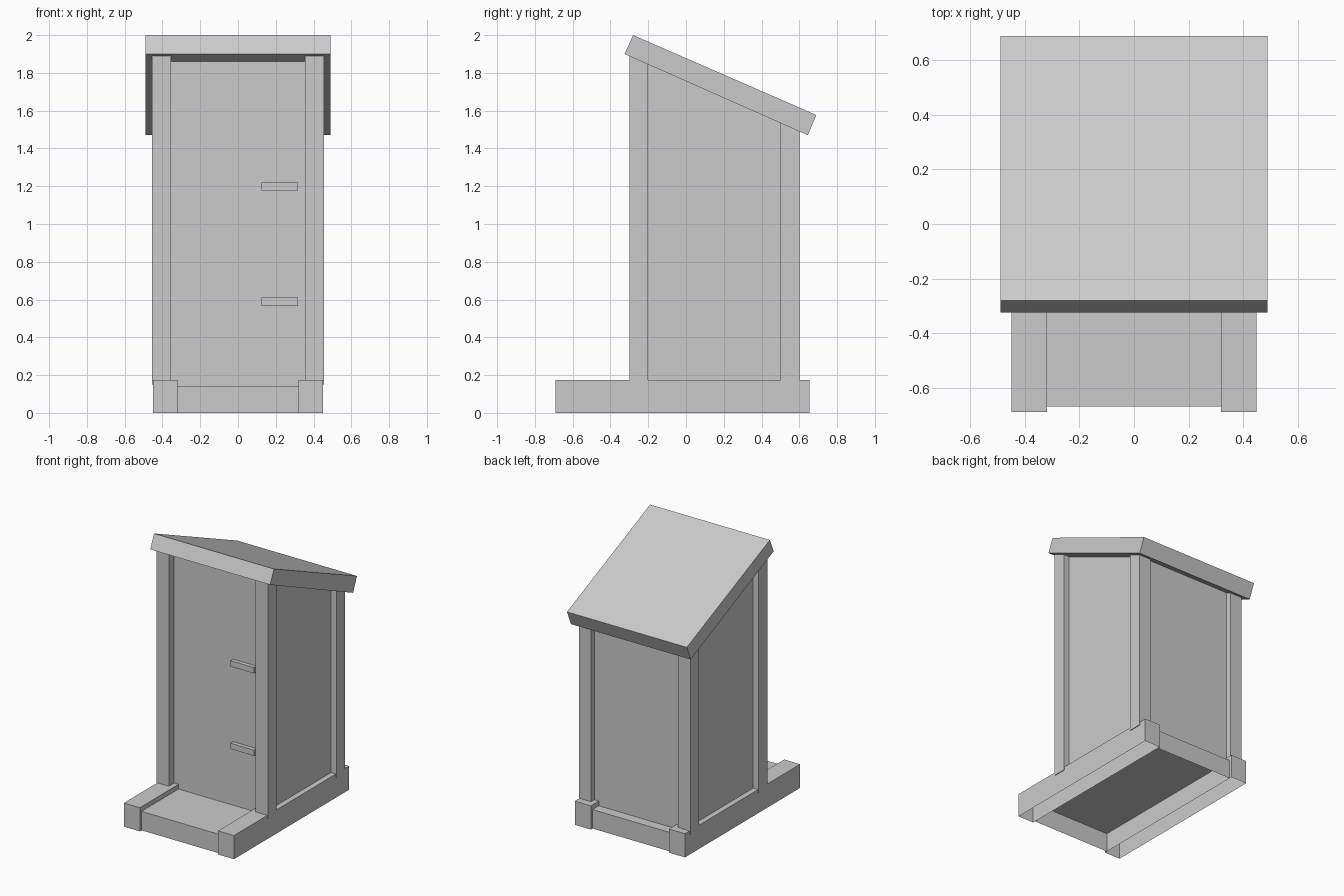
import bpy, bmesh

if "Cube" in bpy.data.objects:
    bpy.data.objects.remove(bpy.data.objects["Cube"])

# Underside line of the sloping roof
def roof_z(y):
    return 1.90 - 0.4433 * (y + 0.325)

def prism(name, x0, x1, profile, skip=()):
    """Extrude a (y, z) profile from x0 to x1; skip lists (axis, sign) of faces left open."""
    bm = bmesh.new()
    a = [bm.verts.new((x0, y, z)) for y, z in profile]
    b = [bm.verts.new((x1, y, z)) for y, z in profile]
    bm.faces.new(a)
    bm.faces.new(b[::-1])
    n = len(profile)
    for i in range(n):
        j = (i + 1) % n
        bm.faces.new((a[i], b[i], b[j], a[j]))
    bmesh.ops.recalc_face_normals(bm, faces=bm.faces)
    bm.normal_update()
    gone = [f for f in bm.faces if any(f.normal[ax] * s > 0.9 for ax, s in skip)]
    bmesh.ops.delete(bm, geom=gone, context='FACES')
    me = bpy.data.meshes.new(name)
    bm.to_mesh(me)
    bm.free()
    ob = bpy.data.objects.new(name, me)
    bpy.context.collection.objects.link(ob)
    return ob

def rect(y0, y1, z0, z1):
    return [(y0, z0), (y1, z0), (y1, z1), (y0, z1)]

def sloped(y0, y1, z0):
    return [(y0, z0), (y1, z0), (y1, roof_z(y1)), (y0, roof_z(y0))]

# Base platform between the runners, open underneath
prism("floor_platform", -0.32, 0.32, rect(-0.67, 0.635, 0, 0.14),
      skip=[(2, -1), (0, 1), (0, -1)])

# Runners (open underneath) and corner posts, left and right
for side, s in (("left", -1), ("right", 1)):
    prism(f"{side}_runner", *sorted((s * 0.32, s * 0.45)),
          rect(-0.69, 0.655, 0, 0.175), skip=[(2, -1)])
    for end, y in (("front", -0.30), ("back", 0.50)):
        prism(f"{end}_{side}_post", *sorted((s * 0.355, s * 0.455)),
              sloped(y, y + 0.10, 0.15))

# Cabin walls
prism("cabin_walls", -0.41, 0.41, sloped(-0.238, 0.562, 0.14))

# Door handles
for name, z in (("lower_handle", 0.567), ("upper_handle", 1.177)):
    prism(name, 0.125, 0.318, rect(-0.268, -0.238, z, z + 0.043))

# Sloping roof slab
prism("roof", -0.49, 0.49, [(-0.325, 1.90), (-0.28, 2.0), (0.69, 1.577), (0.645, 1.47)])
